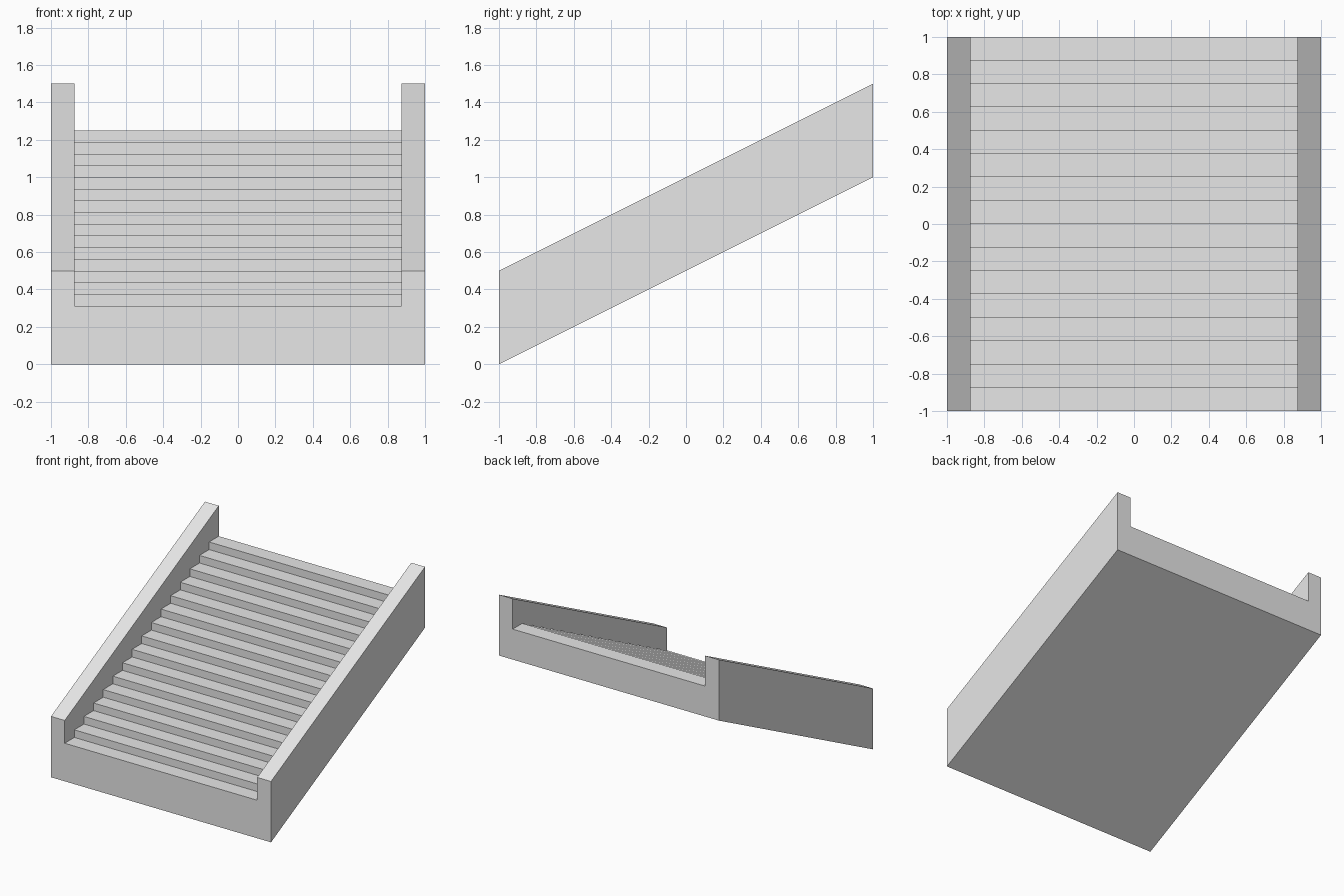
import bpy, bmesh

if "Cube" in bpy.data.objects:
    bpy.data.objects.remove(bpy.data.objects["Cube"], do_unlink=True)

STEPS = 16
DEPTH, RISE = 2 / STEPS, 1 / STEPS
WALL = 0.125

stone = bpy.data.materials.new("light_grey")
stone.use_nodes = True
grey = (0.8, 0.8, 0.8, 1)
stone.diffuse_color = grey
stone.node_tree.nodes["Principled BSDF"].inputs["Base Color"].default_value = grey


def extrude_profile(name, profile, half_width):
    """Solid made from a (y, z) outline, centred on x = 0."""
    bm = bmesh.new()
    face = bm.faces.new([bm.verts.new((-half_width, y, z)) for y, z in profile])
    ext = bmesh.ops.extrude_face_region(bm, geom=[face])
    moved = [g for g in ext["geom"] if isinstance(g, bmesh.types.BMVert)]
    bmesh.ops.translate(bm, verts=moved, vec=(2 * half_width, 0, 0))
    bmesh.ops.recalc_face_normals(bm, faces=bm.faces)
    mesh = bpy.data.meshes.new(name)
    bm.to_mesh(mesh)
    bm.free()
    mesh.materials.append(stone)
    obj = bpy.data.objects.new(name, mesh)
    bpy.context.collection.objects.link(obj)
    return obj


# Sloping block, full width, including both side walls
stairs = extrude_profile("staircase", [(-1, 0), (1, 1), (1, 1.5), (-1, 0.5)], 1)

# Stepped channel between the side walls
outline = [(-1.2, 2), (-1.2, 0.25 + RISE)]
for i in range(1, STEPS):
    y, z = -1 + i * DEPTH, 0.25 + i * RISE
    outline += [(y, z), (y, z + RISE)]
outline += [(1.2, 1.25), (1.2, 2)]
channel = extrude_profile("step_cutter", outline, 1 - WALL)
channel.hide_render = True

# Cut the steps, then discard the cutter
cut = stairs.modifiers.new("cut_steps", "BOOLEAN")
cut.operation = "DIFFERENCE"
cut.solver = "EXACT"
cut.object = channel
bpy.context.view_layer.objects.active = stairs
bpy.ops.object.modifier_apply(modifier=cut.name)
bpy.data.objects.remove(channel, do_unlink=True)
